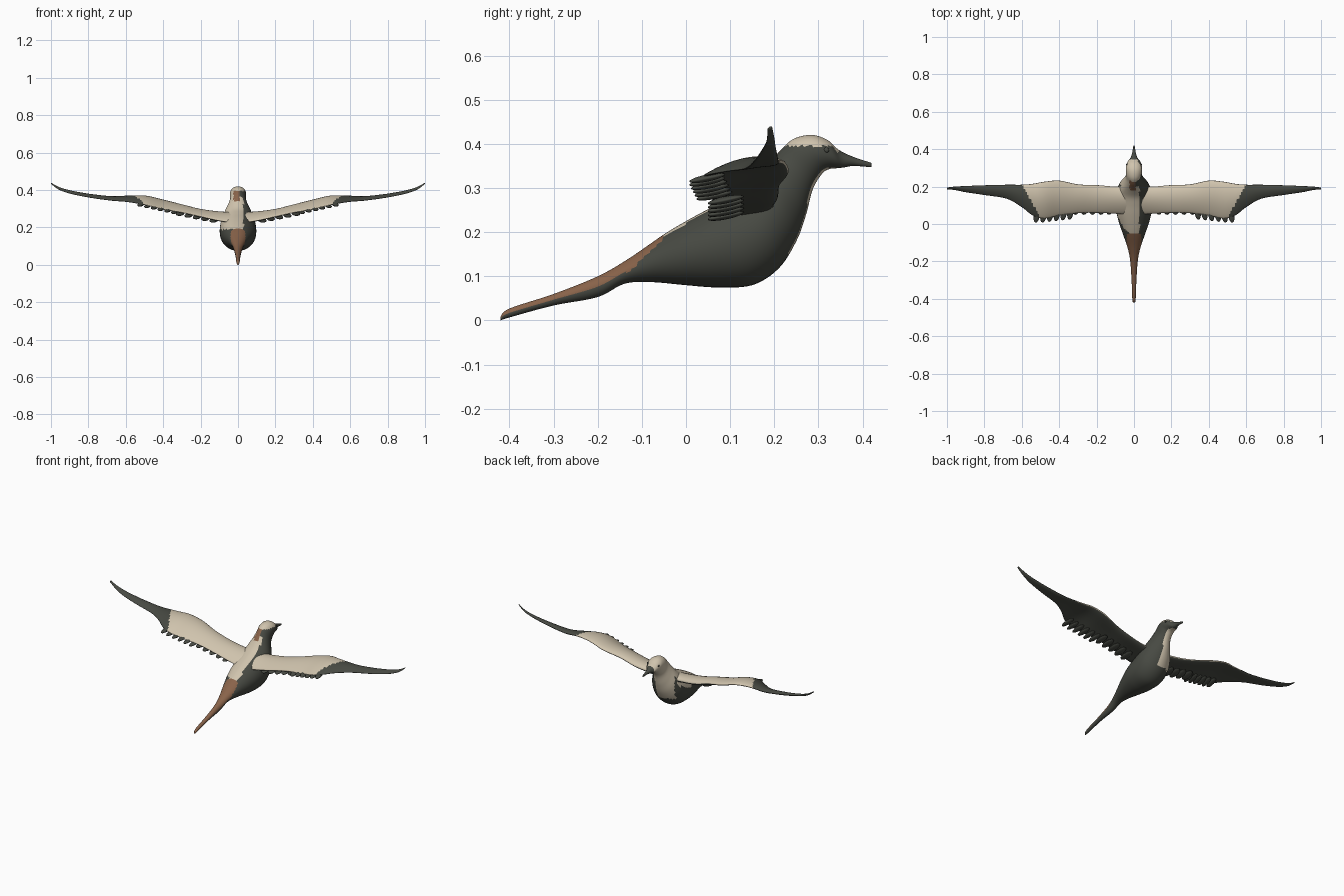
import bpy, bmesh, math
from mathutils import Vector

if "Cube" in bpy.data.objects:
    bpy.data.objects.remove(bpy.data.objects["Cube"])


def material(name, rgb):
    m = bpy.data.materials.new(name)
    m.diffuse_color = (*rgb, 1)
    m.use_nodes = True
    m.node_tree.nodes["Principled BSDF"].inputs["Base Color"].default_value = m.diffuse_color
    return m


DARK, CREAM, BROWN = 0, 1, 2
MATS = [material("charcoal", (.063, .067, .055)),
        material("cream", (.63, .55, .42)),
        material("rust brown", (.25, .125, .068))]


def resample(rows, n):
    """Smooth Catmull-Rom interpolation of rows of numbers."""
    out = []
    for i in range(len(rows) - 1):
        p0, p1 = rows[max(i - 1, 0)], rows[i]
        p2, p3 = rows[i + 1], rows[min(i + 2, len(rows) - 1)]
        for k in range(n):
            t = k / n
            out.append([.5 * (2 * b + (c - a) * t + (2 * a - 5 * b + 4 * c - d) * t * t
                              + (3 * b - a - 3 * c + d) * t ** 3)
                        for a, b, c, d in zip(p0, p1, p2, p3)])
    out.append(list(rows[-1]))
    return out


def loft(name, rings, rule):
    """Skin closed rings, cap the ends and colour faces by rule(centre, normal)."""
    bm = bmesh.new()
    vs = [[bm.verts.new(p) for p in r] for r in rings]
    n = len(vs[0])
    for a, b in zip(vs, vs[1:]):
        for i in range(n):
            j = (i + 1) % n
            bm.faces.new((a[i], a[j], b[j], b[i]))
    bm.faces.new(vs[0])
    bm.faces.new(vs[-1])
    bmesh.ops.recalc_face_normals(bm, faces=bm.faces)
    bm.normal_update()
    for f in bm.faces:
        f.smooth = True
        f.material_index = rule(f.calc_center_median(), f.normal)
    return finish(name, bm)


def finish(name, bm):
    me = bpy.data.meshes.new(name)
    bm.to_mesh(me)
    bm.free()
    for m in MATS:
        me.materials.append(m)
    ob = bpy.data.objects.new(name, me)
    bpy.context.collection.objects.link(ob)
    return ob


def blob(name, centre, size, angle=0):
    """Small dark flattened ellipsoid."""
    bm = bmesh.new()
    bmesh.ops.create_uvsphere(bm, u_segments=16, v_segments=10, radius=1)
    for f in bm.faces:
        f.smooth = True
    ob = finish(name, bm)
    ob.location, ob.scale, ob.rotation_euler = centre, size, (0.2, 0, angle)


# Body from tail to beak: top y, top z, bottom y, bottom z, half width
BODY = [(-.42, .008, -.42, .0, .004), (-.40, .027, -.403, .006, .009),
        (-.30, .060, -.30, .034, .013), (-.20, .100, -.20, .053, .02),
        (-.13, .140, -.14, .083, .032), (-.05, .195, -.08, .087, .055),
        (0, .225, 0, .080, .078), (.05, .252, .07, .075, .093),
        (.10, .277, .15, .080, .098), (.14, .300, .21, .118, .094),
        (.17, .330, .25, .180, .078), (.195, .362, .272, .240, .057),
        (.215, .387, .287, .297, .044), (.245, .412, .308, .332, .044),
        (.285, .420, .325, .343, .043), (.32, .409, .345, .345, .034),
        (.345, .387, .36, .347, .019), (.38, .370, .38, .350, .010),
        (.42, .357, .42, .347, .003)]


def body_colour(c, n):
    if c.y < -.05:                                    # rust top of tail
        limit = .10 + (c.y + .14) * .95
        top = n.z > 0 if c.y < -.14 else c.z > limit
        return BROWN if top else DARK
    if c.y > .345:                                    # beak
        return DARK
    if c.z > .395:                                    # crown
        return CREAM
    if c.y < .24 and c.z > .34 and abs(c.x + .008) < .016:   # nape patch
        return BROWN
    if n.z > .15 and c.y < .2 and c.z > .19:          # back
        return CREAM if c.x < .03 else DARK
    if c.x < .01 and c.z > .29:                       # left face and neck
        return CREAM
    if n.y > .3 and c.z > .15 and -.075 < c.x < .02:  # breast
        return CREAM
    return DARK


rings = []
for ty, tz, by, bz, w in resample(BODY, 6):
    top, bot = Vector((0, ty, tz)), Vector((0, by, bz))
    mid, half = (top + bot) / 2, (top - bot) / 2
    rings.append([mid + half * math.cos(a) + Vector((w * math.sin(a), 0, 0))
                  for a in (math.tau * k / 40 for k in range(40))])
loft("body", rings, body_colour)

# Wing stations: x, leading y, trailing y, leading z, trailing z, thickness
WING = [(.02, .20, .05, .262, .225, .05), (.1, .20, .055, .266, .237, .044),
        (.2, .208, .06, .28, .258, .038), (.3, .212, .058, .308, .28, .034),
        (.4, .232, .045, .335, .297, .032), (.48, .226, .03, .356, .317, .028),
        (.54, .215, .045, .360, .329, .025), (.6, .21, .09, .360, .338, .021),
        (.68, .21, .135, .358, .345, .02), (.8, .207, .155, .373, .362, .018),
        (.9, .203, .17, .393, .383, .016), (.96, .20, .182, .413, .405, .013),
        (1, .195, .185, .438, .434, .005)]


def wing_colour(c, n):
    inner = abs(c.x) < .51 + .55 * (c.y - .05)
    edge = .36 < abs(c.x) and n.y > .5                # pale leading edge
    return CREAM if inner and (n.z > .1 or edge) else DARK


for side, s in (("right", 1), ("left", -1)):
    rings = []
    for x, yl, yt, zl, zt, th in resample(WING, 7):
        ring = []
        for k in range(28):
            a = math.tau * k / 28
            t = (1 - math.cos(a)) / 2
            z = zl + (zt - zl) * t + .07 * (yl - yt) * math.sin(math.pi * t)
            ring.append((s * x, yl + (yt - yl) * t,
                         z + th / 2 * math.sin(a) * (1.15 - .5 * t)))
        rings.append(ring)
    loft(side + "_wing", rings, wing_colour)

    # Feather tips showing under the trailing edge
    for i in range(6):
        x = .34 + .036 * i
        blob(f"{side}_feather_{i + 1}",
             (s * x, .064 - .004 * min(i, 4), .283 + .22 * (x - .34)),
             (.017, .042, .008), s * .15)
    # Inner feather ridges below the wing
    for i in range(5):
        x = .13 + .045 * i
        blob(f"{side}_covert_{i + 1}", (s * x, .09, .237 + .2 * (x - .13)),
             (.022, .042, .008), s * .1)
    # Eye
    blob(side + "_eye", (s * .038, .318, .386), (.004, .006, .006))
